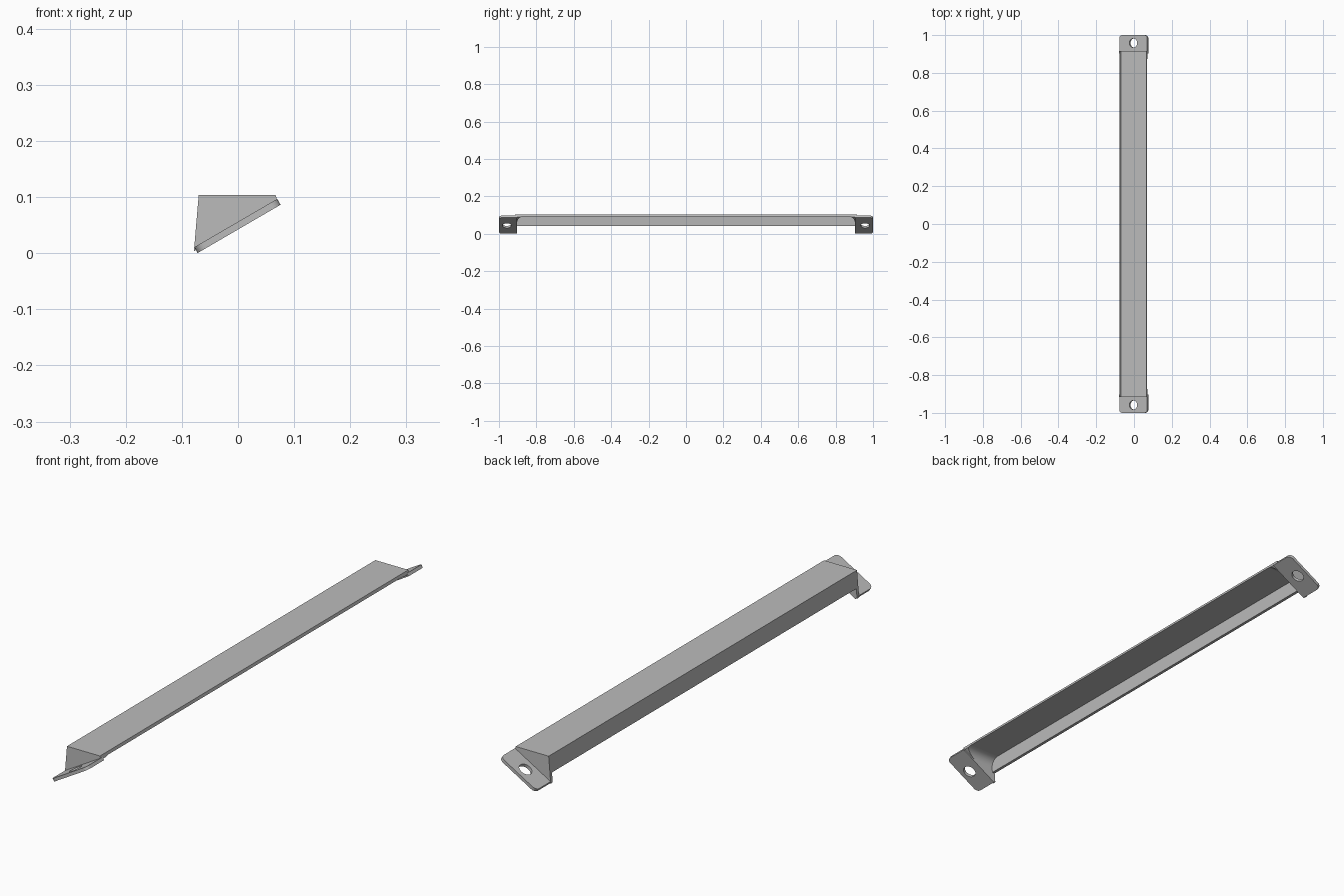
import bpy, bmesh, math
from mathutils import Matrix, Vector

cube = bpy.data.objects.get("Cube")
if cube:
    bpy.data.objects.remove(cube)

grey = bpy.data.materials.new("plain grey")
grey.use_nodes = True
grey.diffuse_color = (0.5, 0.5, 0.5, 1)
grey.node_tree.nodes["Principled BSDF"].inputs["Base Color"].default_value = (0.5, 0.5, 0.5, 1)

SLOPE = math.radians(30.2)
PLATE_MID = Vector((-0.001, 0, 0.0485))   # centre line of the sloping plates
PLATE_T = 0.012
TAB_W = 0.171
END_Y = 0.915


def finish(name, bm):
    bmesh.ops.remove_doubles(bm, verts=bm.verts, dist=0.0001)
    bmesh.ops.recalc_face_normals(bm, faces=bm.faces)
    mesh = bpy.data.meshes.new(name)
    bm.to_mesh(mesh)
    bm.free()
    mesh.materials.append(grey)
    ob = bpy.data.objects.new(name, mesh)
    bpy.context.collection.objects.link(ob)
    bpy.ops.object.select_all(action='DESELECT')
    ob.select_set(True)
    bpy.context.view_layer.objects.active = ob
    bpy.ops.object.shade_smooth_by_angle(angle=math.radians(30))
    return ob


def prism(points, direction):
    bm = bmesh.new()
    face = bm.faces.new([bm.verts.new(p) for p in points])
    moved = bmesh.ops.extrude_face_region(bm, geom=[face], use_keep_orig=True)
    verts = [g for g in moved["geom"] if isinstance(g, bmesh.types.BMVert)]
    bmesh.ops.translate(bm, verts=verts, vec=direction)
    return bm


def arc(cx, cy, r, start, end, n):
    return [(cx + r * math.cos(math.radians(start + (end - start) * i / n)),
             cy + r * math.sin(math.radians(start + (end - start) * i / n)))
            for i in range(n + 1)]


def cut(bm, point, normal):
    geom = bm.verts[:] + bm.edges[:] + bm.faces[:]
    res = bmesh.ops.bisect_plane(bm, geom=geom, plane_co=point, plane_no=normal, clear_outer=True)
    edges = [g for g in res["geom_cut"] if isinstance(g, bmesh.types.BMEdge)]
    bmesh.ops.holes_fill(bm, edges=edges, sides=0)


# Long grip: a top wall and a shorter back wall
section = [(-0.07, 0.104), (0.067, 0.104), (0.07, 0.093), (-0.06, 0.093),
           (-0.064, 0.04), (-0.0755, 0.04)]
finish("grip_channel", prism([(x, -END_Y, z) for x, z in section], (0, 2 * END_Y, 0)))

# Triangular end walls with a filleted inner corner, trimmed to the plate and back wall
down = Vector((math.sin(SLOPE), 0, -math.cos(SLOPE)))
inner = END_Y - 0.012
fillet = arc(inner - 0.035, 0.058, 0.035, 0, 90, 10)
wall = [(inner, -0.02)] + fillet + [(inner - 0.035, 0.104), (END_Y, 0.104), (END_Y, -0.02)]
for side, s in (("front", -1), ("back", 1)):
    bm = prism([(-0.1, s * y, z) for y, z in wall], (0.2, 0, 0))
    cut(bm, PLATE_MID, down)
    cut(bm, Vector((-0.07, 0, 0.104)), Vector((-0.094, 0, 0.008)))
    cut(bm, Vector((0.067, 0, 0.104)), Vector((0.011, 0, 0.003)))
    finish(side + "_end_wall", bm)

# Sloping mounting tabs with rounded outer corners and a screw hole
h, r = TAB_W / 2, 0.018
outline = [(-h, inner), (h, inner)] + arc(h - r, 1 - r, r, 0, 90, 6) + arc(r - h, 1 - r, r, 90, 180, 6)
hole = arc(0, 0.958, 0.024, 0, 360, 32)[:-1]
for side, s in (("front", -1), ("back", 1)):
    curve = bpy.data.curves.new("tab_outline", 'CURVE')
    curve.dimensions = '2D'
    curve.fill_mode = 'BOTH'
    curve.extrude = PLATE_T / 2
    for loop in (outline, hole):
        spline = curve.splines.new('POLY')
        spline.points.add(len(loop) - 1)
        for p, (x, y) in zip(spline.points, loop):
            p.co = (x, s * y, 0, 1)
        spline.use_cyclic_u = True
    helper = bpy.data.objects.new("tab_helper", curve)
    bpy.context.collection.objects.link(helper)
    bpy.context.view_layer.update()
    mesh = bpy.data.meshes.new_from_object(
        helper.evaluated_get(bpy.context.evaluated_depsgraph_get()))
    bm = bmesh.new()
    bm.from_mesh(mesh)
    bpy.data.objects.remove(helper)
    bpy.data.meshes.remove(mesh)
    bm.transform(Matrix.Translation(PLATE_MID) @ Matrix.Rotation(-SLOPE, 4, 'Y'))
    finish(side + "_mounting_tab", bm)
